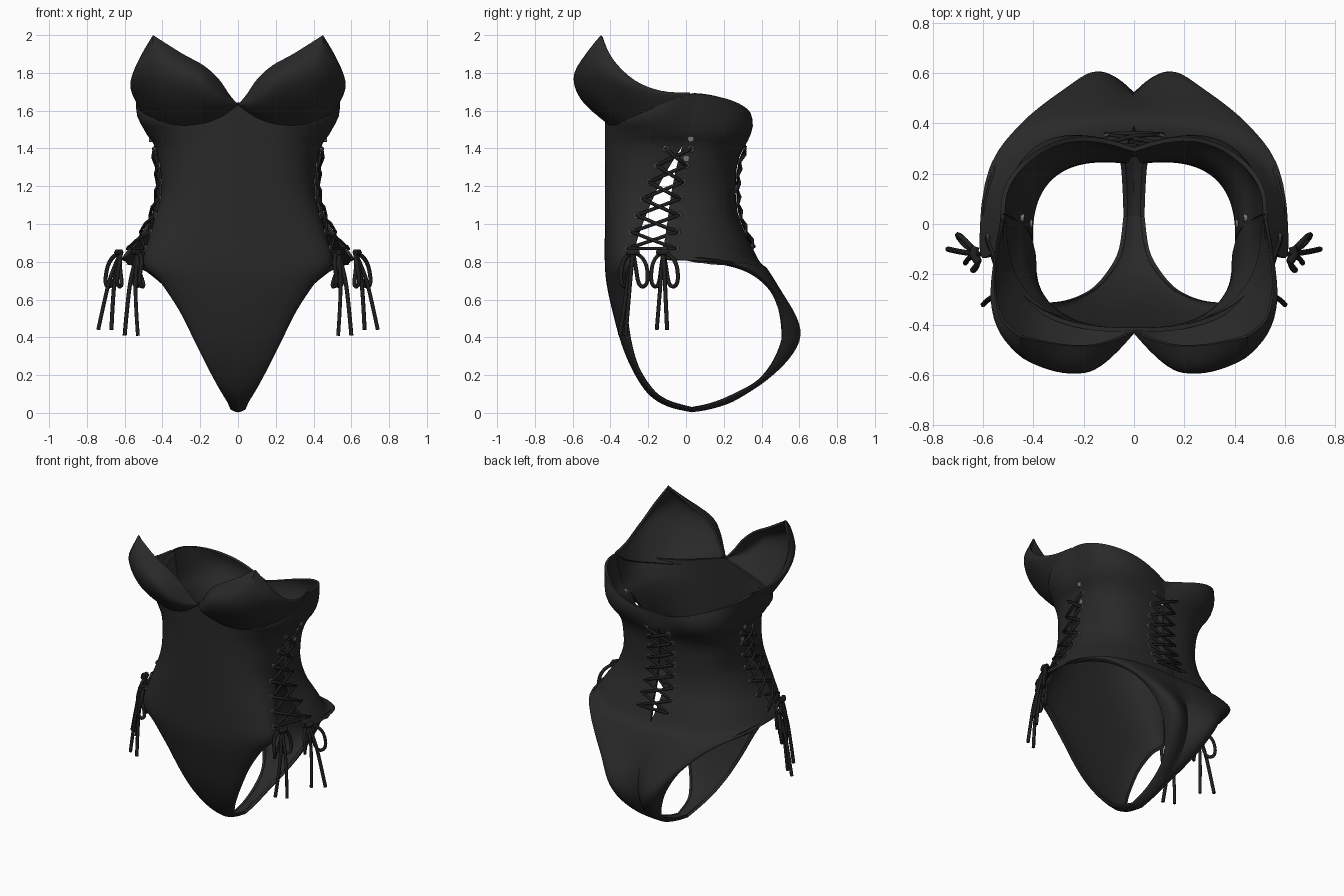
import bpy, bmesh, math
from mathutils import Vector

if "Cube" in bpy.data.objects:
    bpy.data.objects.remove(bpy.data.objects["Cube"])


def material(name, v):
    m = bpy.data.materials.new(name)
    m.diffuse_color = (v, v, v, 1)
    m.use_nodes = True
    m.node_tree.nodes["Principled BSDF"].inputs["Base Color"].default_value = m.diffuse_color
    return m


FABRIC = material("black fabric", 0.022)
LACE = material("black lace", 0.014)
METAL = material("grey metal", 0.18)


def spline(rows, t):
    """Catmull-Rom through tuples, t in 0..len-1."""
    n = len(rows) - 1
    i = min(max(int(t), 0), n - 1)
    f = t - i
    a, b, c, d = [rows[min(max(k, 0), n)] for k in (i - 1, i, i + 1, i + 2)]
    return [0.5 * (2 * q + (r - p) * f + (2 * p - 5 * q + 4 * r - s) * f * f
                   + (3 * q - p - 3 * r + s) * f ** 3) for p, q, r, s in zip(a, b, c, d)]


# Stations from crotch to top: centre (half gap, y, z), side edge (x, y, z)
FRONT = [
    (0, .03, .003, .042, .03, .025), (0, -.10, .035, .06, -.10, .065),
    (0, -.20, .10, .10, -.18, .13), (0, -.28, .22, .16, -.25, .24),
    (0, -.34, .36, .23, -.29, .38), (0, -.385, .52, .31, -.31, .54),
    (0, -.42, .68, .41, -.31, .69), (0, -.43, .80, .50, -.29, .79),
    (0, -.43, .95, .465, -.25, .95), (0, -.43, 1.15, .41, -.17, 1.15),
    (0, -.43, 1.30, .415, -.09, 1.30), (0, -.43, 1.42, .445, -.015, 1.42),
    (0, -.43, 1.50, .49, .02, 1.50), (0, -.43, 1.63, .53, .04, 1.69)]
BACK = [
    (0, .03, .003, .042, .03, .025), (0, .13, .02, .045, .13, .05),
    (0, .25, .06, .055, .25, .10), (0, .39, .15, .085, .38, .17),
    (0, .48, .25, .14, .465, .28), (0, .52, .36, .205, .51, .42),
    (0, .52, .47, .285, .485, .56), (0, .50, .58, .385, .425, .67),
    (0, .47, .68, .49, .30, .755), (0, .43, .76, .59, .10, .80),
    (0, .39, .80, .612, -.12, .82), (.02, .34, .90, .555, -.115, .90),
    (.03, .285, 1.02, .48, -.10, 1.0), (.03, .26, 1.13, .425, -.08, 1.15),
    (.025, .26, 1.25, .425, -.05, 1.30), (.015, .275, 1.34, .445, -.015, 1.42),
    (.0, .30, 1.42, .49, .02, 1.50), (.0, .305, 1.52, .53, .04, 1.69)]


def panel_point(rows, t, s):
    g, yc, zc, xs, ys, zs = spline(rows, t)
    a = s * math.pi / 2
    sn, cs = math.sin(a) ** .75, max(math.cos(a), 0) ** .75
    x, y, z = g + (xs - g) * sn, ys + (yc - ys) * cs, zc + (zs - zc) * s
    if rows is FRONT:      # widen under the cups, dip behind them
        x += .05 * math.exp(-((z - 1.6) / .12) ** 2) * math.sin(math.pi * s ** 2) * s
        z -= .105 * max(0, (zc - 1.5) / .13) * math.sin(math.pi * s ** .85)
    else:                  # seat cheeks and shoulder blades
        bump = .085 * math.exp(-((z - .42) / .2) ** 2) + .07 * math.exp(-((z - 1.51) / .11) ** 2)
        bump += .015 * math.exp(-((z - 1.2) / .15) ** 2)
        y += bump * math.sin(math.pi * s ** .7)
        z += .035 * max(0, (zc - 1.34) / .18) * math.sin(math.pi * s)
    return Vector((x, y, z))


def find_t(rows, z, s):
    lo, hi = 0, len(rows) - 1
    for _ in range(30):
        mid = (lo + hi) / 2
        lo, hi = (mid, hi) if panel_point(rows, mid, s).z < z else (lo, mid)
    return lo


def on_panel(rows, z, s):
    return panel_point(rows, find_t(rows, z, s), s)


def sheet(name, grid, thick):
    """Mirrored cloth sheet from a grid of points."""
    bm = bmesh.new()
    vs = [[bm.verts.new(p) for p in row] for row in grid]
    for r0, r1 in zip(vs, vs[1:]):
        for k in range(len(r0) - 1):
            bm.faces.new((r0[k], r0[k + 1], r1[k + 1], r1[k]))
    bmesh.ops.remove_doubles(bm, verts=bm.verts, dist=.0005)
    bmesh.ops.recalc_face_normals(bm, faces=bm.faces)
    # outside must face away from the body axis
    if sum(f.normal.dot(f.calc_center_median() - Vector((0, 0, .9))) * f.calc_area() for f in bm.faces) < 0:
        bmesh.ops.reverse_faces(bm, faces=bm.faces)
    me = bpy.data.meshes.new(name)
    bm.to_mesh(me)
    bm.free()
    me.materials.append(FABRIC)
    ob = bpy.data.objects.new(name, me)
    bpy.context.collection.objects.link(ob)
    m = ob.modifiers.new("mirror", 'MIRROR')
    m.merge_threshold = .002
    so = ob.modifiers.new("thickness", 'SOLIDIFY')
    so.thickness, so.offset = thick, -1
    bpy.ops.object.select_all(action='DESELECT')
    ob.select_set(True)
    bpy.context.view_layer.objects.active = ob
    bpy.ops.object.convert(target='MESH')
    bpy.ops.object.shade_smooth_by_angle(angle=math.radians(40))


# Body panels
for name, rows in (("front_panel", FRONT), ("back_panel", BACK)):
    n = (len(rows) - 1) * 4
    sheet(name, [[panel_point(rows, i / 4, k / 24) for k in range(25)] for i in range(n + 1)], .018)

# Bust cups: lower seam, fullest line and neckline
SEAM = [(0, -.425, 1.63), (.06, -.43, 1.585), (.13, -.42, 1.545), (.2, -.41, 1.525), (.28, -.385, 1.515),
        (.36, -.34, 1.515), (.43, -.28, 1.53), (.49, -.18, 1.56), (.515, -.07, 1.61), (.52, .02, 1.67)]
FULL = [(0, -.435, 1.632), (.06, -.50, 1.64), (.13, -.56, 1.68), (.2, -.59, 1.73), (.31, -.583, 1.76),
        (.43, -.53, 1.77), (.52, -.43, 1.76), (.563, -.30, 1.72), (.555, -.14, 1.68), (.53, .02, 1.685)]
NECK = [(0, -.43, 1.632), (.045, -.45, 1.685), (.10, -.47, 1.765), (.18, -.485, 1.838), (.30, -.48, 1.905),
        (.45, -.45, 2.0), (.525, -.385, 1.87), (.555, -.27, 1.76), (.55, -.13, 1.705), (.53, .02, 1.695)]
cup = []
for i in range(37):
    t = i / 4
    b, m = Vector(spline(SEAM, t)), Vector(spline(FULL, t))
    # neckline: two smooth runs meeting at the pointed tip
    e = Vector(spline(NECK[:6], t) if t <= 5 else spline(NECK[5:], t - 5))
    c = 2 * m - (b + e) / 2
    cup.append([b * (1 - v) ** 2 + c * 2 * v * (1 - v) + e * v * v for v in [j / 14 for j in range(15)]])
sheet("bust_cups", cup, .014)


def cord(name, paths, radius, nurbs=False):
    cu = bpy.data.curves.new(name, 'CURVE')
    cu.dimensions = '3D'
    cu.bevel_depth, cu.bevel_resolution, cu.resolution_u = radius, 1, 5
    cu.use_fill_caps = True
    for pts in paths:
        sp = cu.splines.new('NURBS' if nurbs else 'POLY')
        sp.points.add(len(pts) - 1)
        for p, q in zip(sp.points, pts):
            p.co = (*q, 1)
        if nurbs:
            sp.order_u, sp.use_endpoint_u = 3, True
    cu.materials.append(LACE)
    bpy.context.collection.objects.link(bpy.data.objects.new(name, cu))


def out(p, d):
    n = Vector((p.x, p.y, 0)).normalized()
    return p + n * d


def eyelet(name, p, disc=False):
    turn = Vector((p.x, p.y, 0)).to_track_quat('Z', 'Y').to_euler()
    if disc:
        bpy.ops.mesh.primitive_cylinder_add(radius=.016, depth=.034, vertices=12, location=out(p, -.009), rotation=turn)
    else:
        bpy.ops.mesh.primitive_torus_add(major_radius=.013, minor_radius=.005, major_segments=12,
                                         minor_segments=6, location=out(p, .004), rotation=turn)
    bpy.context.object.name = name
    bpy.context.object.data.materials.append(METAL)


def lacing(name, left, right):
    """Criss-cross cord between two rows of eyelets."""
    paths = []
    for i in range(len(left) - 1):
        for a, b, d in ((left[i], right[i + 1], .010), (right[i], left[i + 1], .020)):
            paths.append([out(a, -.01), out(a, .01), out((a + b) / 2, d), out(b, .01), out(b, -.01)])
    paths.append([out(left[0], .008), out((left[0] + right[0]) / 2, .012), out(right[0], .008)])
    cord(name, paths, .0095)
    for p in left + right:
        eyelet(name + "_eyelet", p)


# Side lacing
for sx, side in ((1, "right"), (-1, "left")):
    flip = lambda p: Vector((sx * p[0], p[1], p[2]))
    zs = [.87 + .088 * i for i in range(7)]
    fr = [flip(on_panel(FRONT, z, .93)) for z in zs]
    bk = [flip(on_panel(BACK, z, .95)) for z in zs]
    lacing(side + "_side_lacing", fr, bk)
    # Unlaced rivets at the top
    for z, s in ((1.345, .96), (1.45, .98)):
        eyelet(side + "_top_rivet", flip(on_panel(BACK, z, s)), True)
    # Bows with two loops and two hanging tails
    for label, c, ends, dxs in (("front_bow", (.53, -.28, .85), ((.53, -.35, .41), (.60, -.32, .41)), (-.03, .0)),
                                ("rear_bow", (.62, -.12, .85), ((.67, -.155, .44), (.74, -.10, .44)), (.0, .06))):
        c = Vector(c)
        paths = []
        for e, dy, dx in zip(ends, (-.05, .06), dxs):
            e = Vector(e)
            paths.append([c, c.lerp(e, .3) + Vector((.015, 0, .02)), c.lerp(e, .7) + Vector((.01, 0, 0)), e])
            paths.append([c, c + Vector((dx, dy * 1.1, -.02)), c + Vector((dx + .03, dy * 1.4, -.17)),
                          c + Vector((dx - .01, dy * .5, -.19)), c + Vector((.01, dy * .2, -.06)), c])
        cord(side + "_" + label, [[flip(p) for p in path] for path in paths], .011, True)
        cord(side + "_" + label + "_knot", [[flip(c + Vector((0, -.03, 0))), flip(c + Vector((.02, 0, 0))),
                                             flip(c + Vector((.01, .03, 0)))]], .017)

# Back lacing
rt = [on_panel(BACK, .88 + .075 * i, .06) for i in range(8)]
rt = [Vector((max(p.x, .055), p.y, p.z)) for p in rt]
lacing("back_lacing", [Vector((-p.x, p.y, p.z)) for p in rt], rt)
